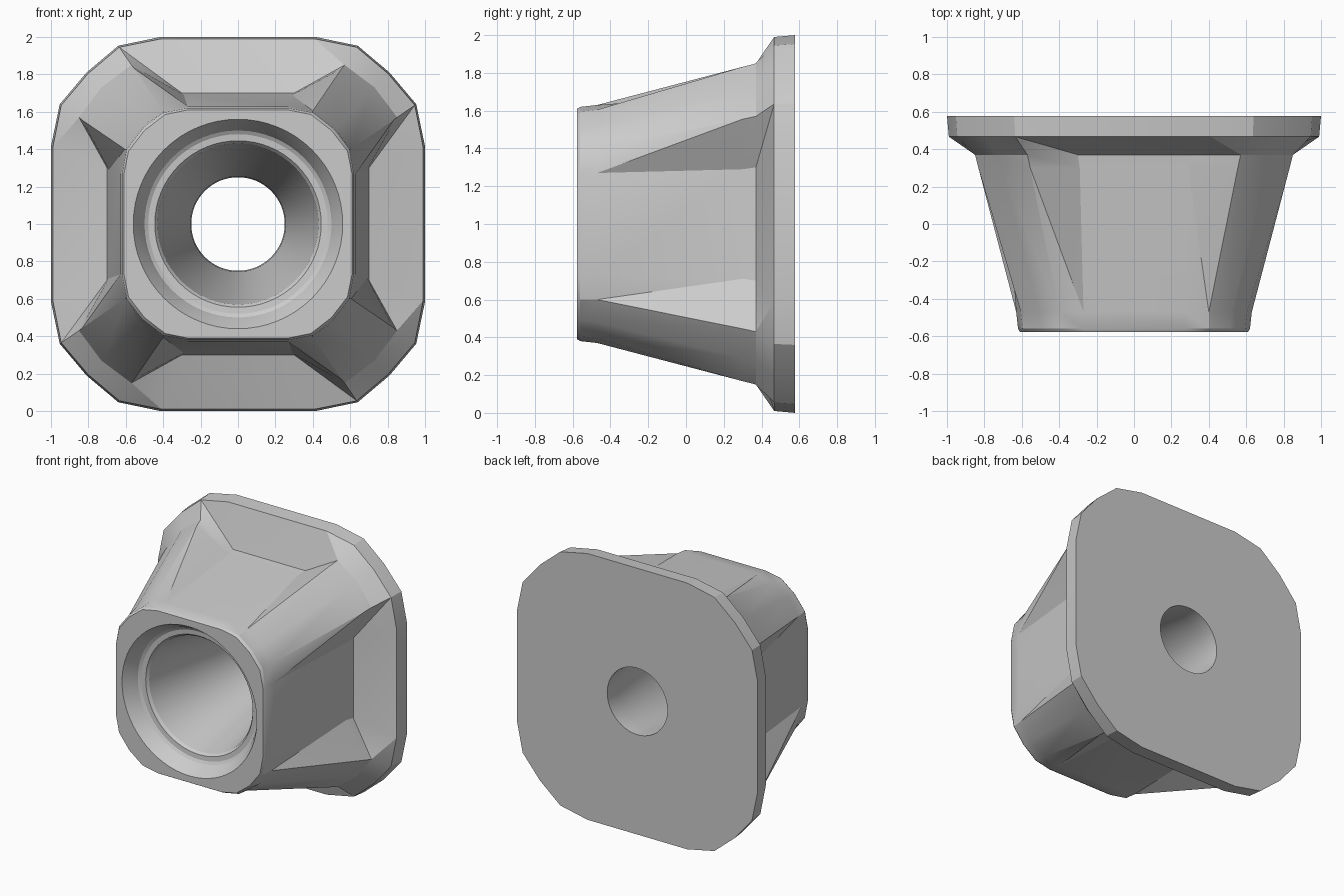
import bpy, bmesh, math

if "Cube" in bpy.data.objects:
    bpy.data.objects.remove(bpy.data.objects["Cube"])

bm = bmesh.new()


def corner_ring(y, a, b, m):
    """20-point rounded square: a = side end, b = corner shoulder, m = corner middle."""
    quarter = [(a[1], a[0]), (b[1], b[0]), (m, m), b, a]
    pts = []
    for k in range(4):
        c, s = round(math.cos(k * math.pi / 2)), round(math.sin(k * math.pi / 2))
        pts += [(c * x - s * z, s * x + c * z) for x, z in quarter]
    return [bm.verts.new((x, y, 1 + z)) for x, z in pts]


def round_ring(y, r, n=64):
    return [bm.verts.new((r * math.cos(2 * math.pi * i / n), y,
                          1 + r * math.sin(2 * math.pi * i / n))) for i in range(n)]


def skin(rings, split=False):
    """Join neighbouring rings, optionally with a fixed diagonal."""
    for f, g in zip(rings, rings[1:]):
        n = len(f)
        for j in range(n):
            k = (j + 1) % n
            if split:
                bm.faces.new((f[j], f[k], g[k]))
                bm.faces.new((f[j], g[k], g[j]))
            else:
                bm.faces.new((f[j], f[k], g[k], g[j]))


def annulus(outer, inner):
    edges = []
    for r in (outer, inner):
        edges += [bm.edges.get((r[i - 1], r[i])) for i in range(len(r))]
    bmesh.ops.triangle_fill(bm, edges=edges, use_beauty=True, use_dissolve=False)


# Outer shell: front lip, tapered neck with corner ribs, chamfer, square base plate
outer = [corner_ring(*p) for p in (
    (-0.577, (0.265, 0.61), (0.39, 0.585), 0.50),
    (-0.56, (0.27, 0.62), (0.40, 0.595), 0.51),
    (-0.47, (0.27, 0.63), (0.40, 0.605), 0.52),
    (0.30, (0.29, 0.69), (0.555, 0.832), 0.71),
    (0.37, (0.30, 0.70), (0.57, 0.85), 0.73),
    (0.467, (0.41, 0.99), (0.635, 0.945), 0.803),
    (0.578, (0.415, 1.0), (0.64, 0.953), 0.81))]
skin(outer, split=True)

# Stepped, funnel-shaped bore through the middle
inner = [round_ring(y, r) for y, r in (
    (-0.577, 0.56), (-0.50, 0.512), (-0.475, 0.50), (-0.463, 0.48),
    (-0.46, 0.445), (-0.44, 0.43), (0.45, 0.255), (0.578, 0.25))]
skin(inner)

# Flat front face and back face
annulus(outer[0], inner[0])
annulus(outer[-1], inner[-1])
bmesh.ops.recalc_face_normals(bm, faces=bm.faces[:])

mesh = bpy.data.meshes.new("funnel_mount")
bm.to_mesh(mesh)
bm.free()
obj = bpy.data.objects.new("funnel_mount", mesh)
bpy.context.collection.objects.link(obj)
bpy.context.view_layer.objects.active = obj
obj.select_set(True)
bpy.ops.object.shade_smooth_by_angle(angle=math.radians(25))
